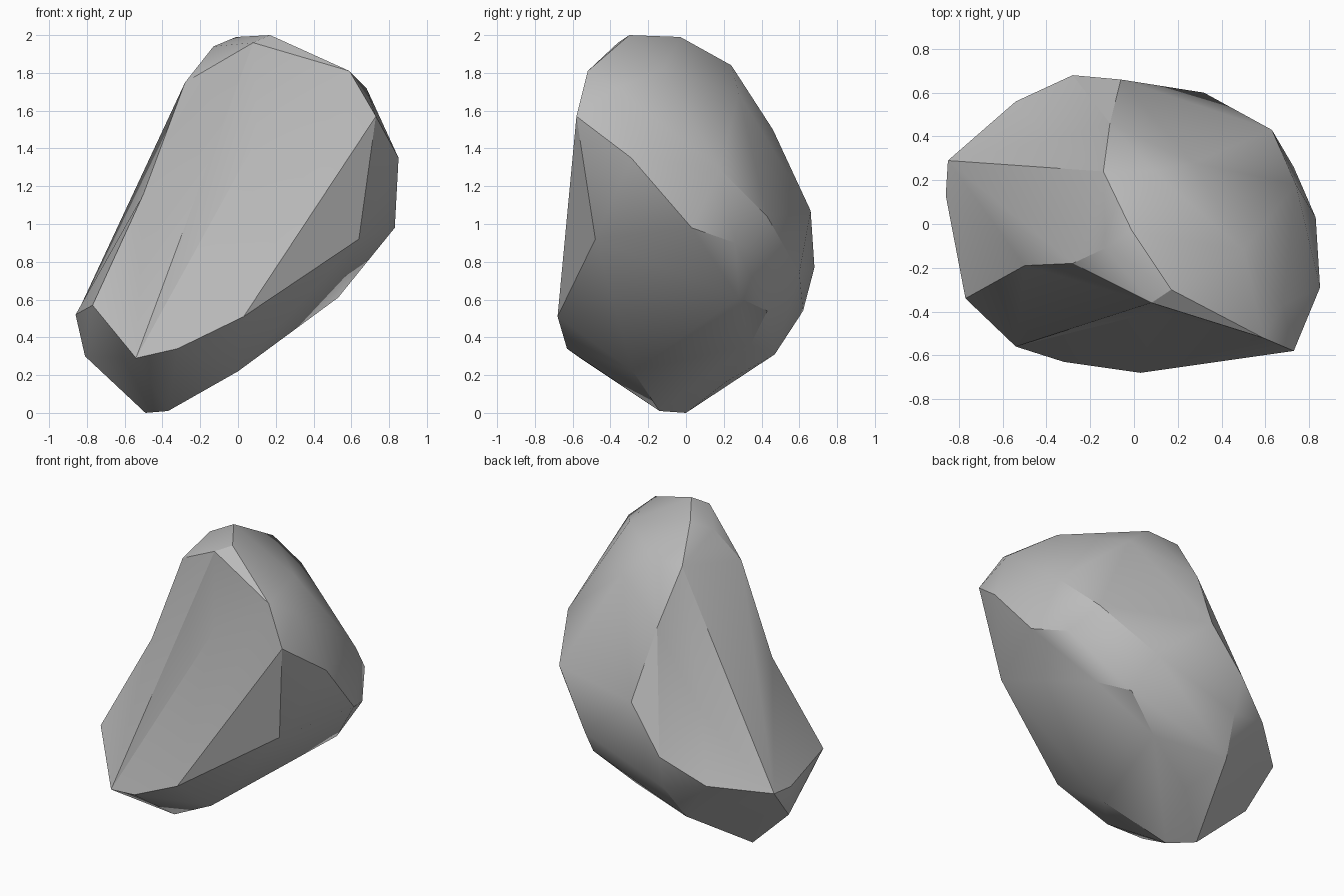
import bpy
import bmesh
from math import radians
from mathutils import Vector

# Corner points of the boulder in hundredths of a unit, grouped from bottom to top
foot = [(-49, 0, 0), (-37, -14, 1), (0, -28, 22), (-22, 22, 17), (13, 34, 36),
        (-33, 47, 31), (-81, 8, 30), (-54, -56, 29), (-32, -63, 34)]
belly = [(3, -68, 51), (-77, -34, 57), (-86, 13, 52), (-85, 29, 53), (-54, 56, 60),
         (-27, 62, 54), (-28, 68, 77), (38, 43, 54), (53, 28, 61), (32, 60, 74)]
shoulder = [(64, -48, 92), (83, 3, 98), (73, 26, 90), (63, 43, 104), (-6, 66, 107),
            (85, -29, 135), (80, -9, 124), (74, 18, 129), (73, -58, 157), (-11, 46, 150)]
crown = [(68, -37, 172), (59, -52, 181), (50, -12, 182), (27, 28, 169), (9, 24, 184),
         (-14, 24, 183), (-28, -18, 175), (-13, -11, 194), (-1, -3, 199),
         (8, -36, 196), (17, -30, 200)]

# Slightly dented points: kept outside while wrapping, then pressed in
hollows = [(-50, -19, 116), (-38, 38, 98), (10, -40, 145)]


def to_units(point):
    return Vector(point) / 100


def remove_default_cube():
    cube = bpy.data.objects.get("Cube")
    if cube:
        bpy.data.objects.remove(cube, do_unlink=True)


def make_material(name, colour):
    material = bpy.data.materials.new(name)
    material.use_nodes = True
    material.diffuse_color = colour
    shader = material.node_tree.nodes["Principled BSDF"]
    shader.inputs["Base Color"].default_value = colour
    shader.inputs["Roughness"].default_value = 0.9
    return material


def wrap_boulder(corners, dents, push):
    """Wrap a faceted skin over the corners, then press the dents into it."""
    bm = bmesh.new()
    axis_foot, axis_top = Vector((-0.4, 0, 0.2)), Vector((0.2, 0, 1.8))
    axis = axis_top - axis_foot
    for corner in corners:
        bm.verts.new(to_units(corner))
    pressed = []
    for dent in dents:
        target = to_units(dent)
        along = (target - axis_foot).dot(axis) / axis.length_squared
        outward = (target - axis_foot - axis * along).normalized()
        pressed.append((bm.verts.new(target + outward * push), target))
    bmesh.ops.convex_hull(bm, input=bm.verts[:])
    for vert, target in pressed:
        vert.co = target
    loose = [vert for vert in bm.verts if not vert.link_faces]
    bmesh.ops.delete(bm, geom=loose, context="VERTS")
    bmesh.ops.recalc_face_normals(bm, faces=bm.faces[:])
    mesh = bpy.data.meshes.new("boulder")
    bm.to_mesh(mesh)
    bm.free()
    return mesh


remove_default_cube()

# One solid stone, softly shaded with crisp ridges
mesh = wrap_boulder(foot + belly + shoulder + crown, hollows, push=0.11)
mesh.materials.append(make_material("stone grey", (0.5, 0.5, 0.5, 1)))
boulder = bpy.data.objects.new("boulder", mesh)
bpy.context.collection.objects.link(boulder)
bpy.ops.object.select_all(action="DESELECT")
boulder.select_set(True)
bpy.context.view_layer.objects.active = boulder
bpy.ops.object.shade_smooth_by_angle(angle=radians(30))
